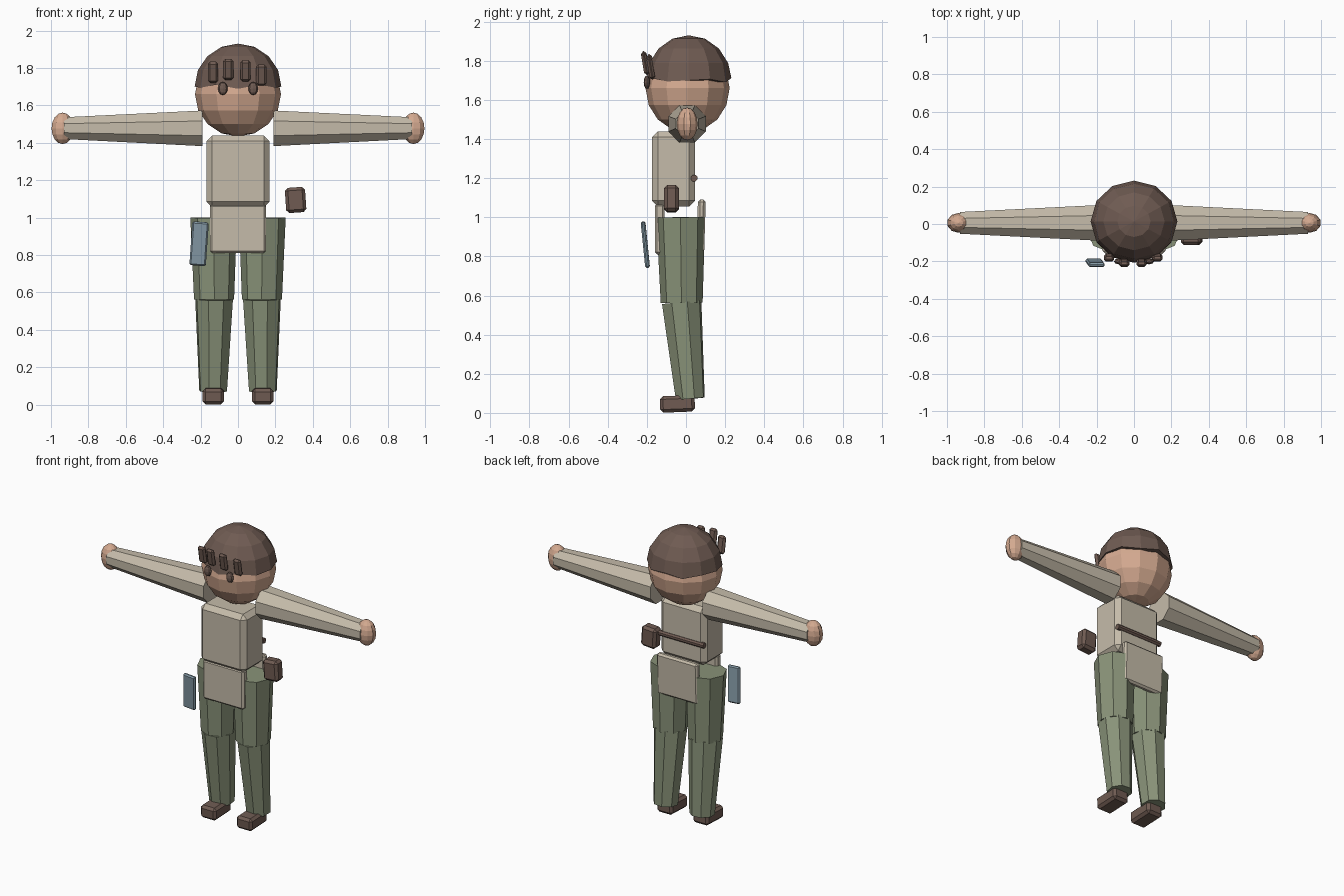
import bpy, bmesh, math
from mathutils import Vector, Matrix, Euler

if "Cube" in bpy.data.objects:
    bpy.data.objects.remove(bpy.data.objects["Cube"], do_unlink=True)


def material(name, rgb):
    m = bpy.data.materials.new(name)
    m.use_nodes = True
    m.diffuse_color = (*rgb, 1)
    m.node_tree.nodes["Principled BSDF"].inputs["Base Color"].default_value = (*rgb, 1)
    return m


SHIRT = material("shirt_cream", (0.56, 0.50, 0.40))
PANTS = material("trousers_green", (0.25, 0.29, 0.19))
SKIN = material("skin", (0.66, 0.40, 0.28))
BROWN = material("brown", (0.16, 0.105, 0.085))
BLUE = material("plate_blue", (0.24, 0.33, 0.39))


def finish(bm, name, mat):
    mesh = bpy.data.meshes.new(name)
    bmesh.ops.recalc_face_normals(bm, faces=bm.faces)
    bm.to_mesh(mesh)
    bm.free()
    mesh.materials.append(mat)
    ob = bpy.data.objects.new(name, mesh)
    bpy.context.collection.objects.link(ob)
    return ob


def box(name, loc, size, mat, bevel=0.012, rot=(0, 0, 0)):
    bm = bmesh.new()
    bmesh.ops.create_cube(bm, size=1, matrix=Matrix.Diagonal((*size, 1)))
    ob = finish(bm, name, mat)
    ob.location, ob.rotation_euler = loc, rot
    mod = ob.modifiers.new("bevel", "BEVEL")
    mod.width, mod.segments = bevel, 1
    return ob


def limb(name, a, b, r1, r2, mat, sides=8):
    a, b = Vector(a), Vector(b)
    turn = (b - a).to_track_quat("Z", "Y").to_matrix().to_4x4()
    m = Matrix.Translation((a + b) / 2) @ turn @ Matrix.Rotation(math.pi / sides, 4, "Z")
    bm = bmesh.new()
    bmesh.ops.create_cone(bm, cap_ends=True, segments=sides, radius1=r1, radius2=r2,
                          depth=(b - a).length, matrix=m)
    return finish(bm, name, mat)


def ball(name, loc, radii, mat, seg=12, rings=8):
    bm = bmesh.new()
    m = Matrix.Translation(loc) @ Matrix.Diagonal((*radii, 1))
    bmesh.ops.create_uvsphere(bm, u_segments=seg, v_segments=rings, radius=1, matrix=m)
    return finish(bm, name, mat)


# Head
ball("head", (0, 0.008, 1.66), (0.23, 0.215, 0.227), SKIN)

# Hair cap: upper half of a ball with an uneven rim
bm = bmesh.new()
bmesh.ops.create_uvsphere(bm, u_segments=12, v_segments=8, radius=1)
bmesh.ops.bisect_plane(bm, geom=bm.verts[:] + bm.edges[:] + bm.faces[:], dist=1e-4,
                       plane_co=(0, 0, 0), plane_no=(0, 0, -1), clear_outer=True)
rim = [v for v in bm.verts if v.co.z < 0.01]
for v in rim:
    v.co.z += 0.05 * math.sin(5 * math.atan2(v.co.y, v.co.x))
bmesh.ops.contextual_create(bm, geom=[e for e in bm.edges if e.is_boundary])
bm.transform(Matrix.Translation((0, 0.014, 1.70)) @ Matrix.Diagonal((0.232, 0.218, 0.23, 1)))
finish(bm, "hair_cap", BROWN)

# Hair locks over the forehead
for i, (x, y, z) in enumerate([(-0.134, -0.18, 1.777), (-0.052, -0.208, 1.792),
                               (0.04, -0.208, 1.785), (0.125, -0.18, 1.762)]):
    box(f"hair_lock_{i + 1}", (x, y, z), (0.055, 0.028, 0.115), BROWN, 0.012, (0.17, 0, 0))

# Trunk, shirt flaps and back strap
box("torso", (0, -0.064, 1.247), (0.336, 0.22, 0.385), SHIRT, 0.03)
box("front_flap", (0, -0.134, 0.94), (0.3, 0.05, 0.26), SHIRT, 0.012)
box("back_flap", (0, 0.077, 0.955), (0.3, 0.04, 0.27), SHIRT, 0.012, (-0.03, 0, 0))
limb("back_strap", (-0.165, 0.042, 1.2), (0.165, 0.042, 1.2), 0.018, 0.018, BROWN)

# Paired parts
for side, s in (("left", 1), ("right", -1)):
    ball(f"{side}_eye", (s * 0.081, -0.2, 1.69), (0.026, 0.016, 0.035), BROWN, 8, 6)
    limb(f"{side}_arm", (s * 0.19, 0.006, 1.477), (s * 0.93, 0.006, 1.478), 0.103, 0.063, SHIRT)
    ball(f"{side}_hand", (s * 0.938, 0.006, 1.477), (0.062, 0.053, 0.084), SKIN, 10, 8)
    limb(f"{side}_thigh", (s * 0.13, -0.027, 1.0), (s * 0.128, -0.022, 0.562),
         0.125, 0.107, PANTS)
    limb(f"{side}_shin", (s * 0.128, -0.022, 0.565), (s * 0.133, 0.022, 0.072),
         0.105, 0.077, PANTS)
    box(f"{side}_shoe", (s * 0.132, -0.044, 0.046), (0.115, 0.178, 0.084), BROWN, 0.016,
        (0.04, 0, 0))

# Carried items
box("hip_pouch", (0.308, -0.074, 1.094), (0.108, 0.075, 0.135), BROWN, 0.016, (0, -0.07, 0))
box("hip_plate", (-0.208, -0.208, 0.86), (0.088, 0.024, 0.235), BLUE, 0.008, (0.1, 0.07, 0))
